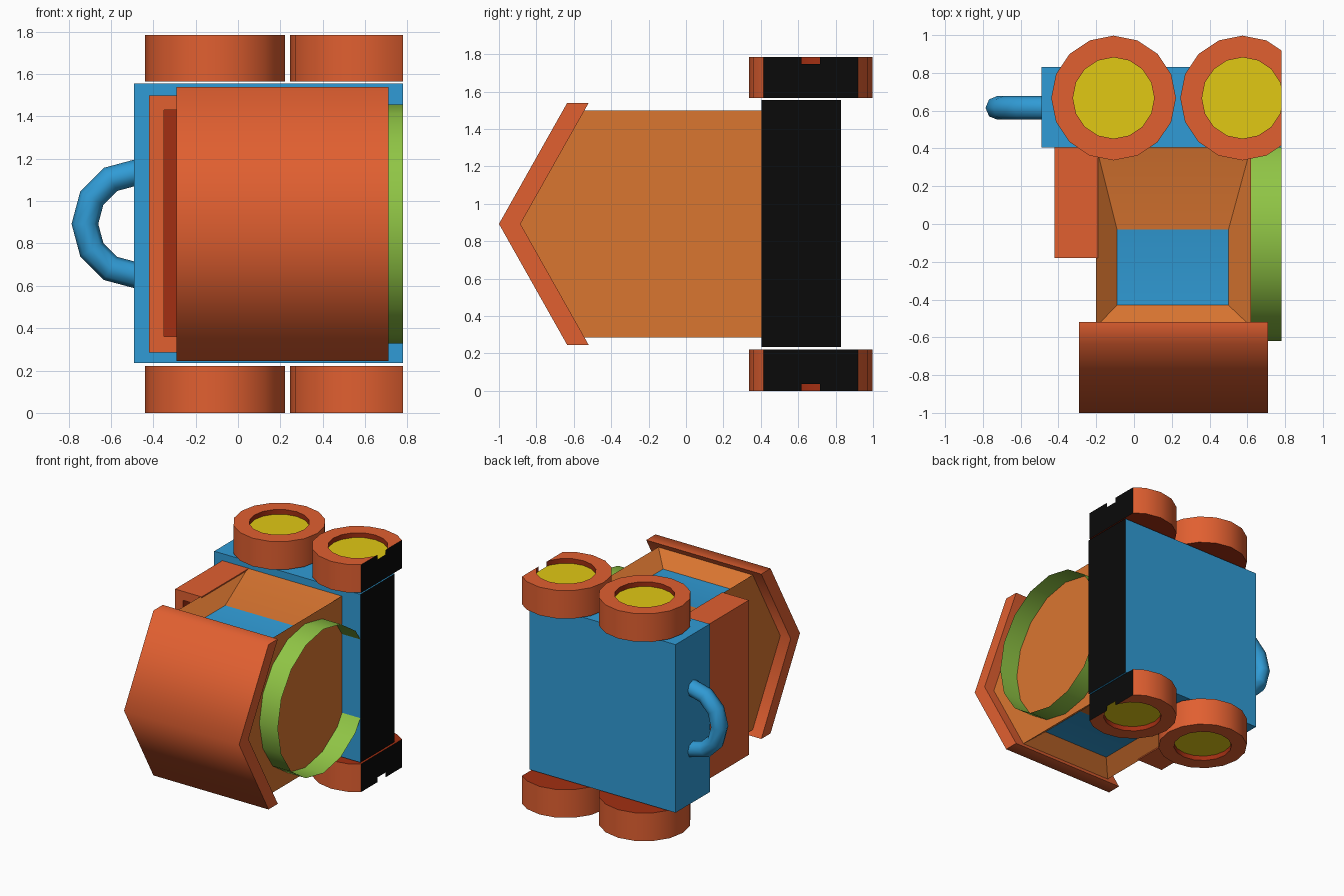
import bpy, bmesh, math
from mathutils import Vector

if "Cube" in bpy.data.objects:
    bpy.data.objects.remove(bpy.data.objects["Cube"])

MID = 0.8925      # height of the mirror plane
CUT = 0.78        # flat cut side of the model


def material(name, rgb):
    m = bpy.data.materials.new(name)
    m.diffuse_color = (*rgb, 1)
    m.use_nodes = True
    m.node_tree.nodes["Principled BSDF"].inputs["Base Color"].default_value = m.diffuse_color
    return m


RED = material("red", (0.75, 0.115, 0.03))
DARK = material("dark red", (0.36, 0.028, 0.006))
ORANGE = material("orange", (0.70, 0.18, 0.03))
BLUE = material("blue", (0.03, 0.33, 0.67))
GREEN = material("green", (0.28, 0.56, 0.06))
YELLOW = material("yellow", (0.75, 0.58, 0.007))
BLACK = material("black", (0.003, 0.003, 0.003))


def finish(name, bm, mats, smooth=None, recalc=True):
    if recalc:
        bmesh.ops.recalc_face_normals(bm, faces=bm.faces)
    me = bpy.data.meshes.new(name)
    bm.to_mesh(me)
    bm.free()
    for m in mats:
        me.materials.append(m)
    ob = bpy.data.objects.new(name, me)
    bpy.context.collection.objects.link(ob)
    if smooth:
        bpy.ops.object.select_all(action='DESELECT')
        ob.select_set(True)
        bpy.context.view_layer.objects.active = ob
        bpy.ops.object.shade_smooth_by_angle(angle=math.radians(smooth))
    return ob


def prism(profile, x0, x1):
    """Extrude a (y, z) outline along x."""
    bm = bmesh.new()
    f = bm.faces.new([bm.verts.new((x0, y, z)) for y, z in profile])
    ext = bmesh.ops.extrude_face_region(bm, geom=[f], use_keep_orig=True)["geom"]
    for v in ext:
        if isinstance(v, bmesh.types.BMVert):
            v.co.x = x1
    bmesh.ops.recalc_face_normals(bm, faces=bm.faces)
    return bm


def box_profile(y0, y1, z0, z1):
    return [(y0, z0), (y1, z0), (y1, z1), (y0, z1)]


def inset(bm, face):
    bmesh.ops.inset_individual(bm, faces=[face], thickness=0.02)
    return face


# main block with the black cut side
bm = prism(box_profile(0.405, 0.83, 0.235, 1.555), -0.49, CUT)
for f in bm.faces:
    f.material_index = int(f.normal.x > 0.9)
finish("main_block", bm, [BLUE, BLACK])

# house body, with sloping recesses down to a window on both sides
bm = prism([(0.41, 1.5), (-0.543, 1.5), (-0.885, MID), (-0.543, 0.285), (0.41, 0.285)],
           -0.2, 0.62)
for f in [f for f in bm.faces if abs(f.normal.z) > 0.95]:
    side = 1 if f.normal.z > 0 else -1
    inset(bm, f)
    f.material_index = 1
    for v in f.verts:
        v.co = (-0.09 if v.co.x < 0.21 else 0.5,
                -0.43 if v.co.y < -0.05 else -0.03,
                MID + side * 0.51)
finish("house_body", bm, [ORANGE, BLUE], 30)

# folded roof
roof = [(-1, MID), (-0.635, 1.54), (-0.52, 1.54),
        (-0.885, MID), (-0.52, 0.245), (-0.635, 0.245)]
finish("roof", prism(roof, -0.29, 0.71), [RED], 65)

# side box, open toward the front
bm = prism(box_profile(-0.18, 0.41, 0.285, 1.5), -0.42, -0.19)
f = next(f for f in bm.faces if f.normal.y < -0.9)
inset(bm, f)
for v in f.verts:
    v.co.x = -0.35 if v.co.x < -0.3 else -0.205
    v.co.z = 0.36 if v.co.z < MID else 1.43
old = set(bm.faces)
inset(bm, f)
for v in f.verts:
    v.co.x = -0.35 if v.co.x < -0.3 else -0.205
    v.co.z = 0.36 if v.co.z < MID else 1.43
    v.co.y = 0.1
for g in bm.faces:
    g.material_index = int(g is f or g not in old)
finish("side_box", bm, [RED, DARK])

# thin open green ring around the side wall
bm = bmesh.new()
N = 16
ring = []
for i in range(N):
    a = 2 * math.pi * i / N
    y, z = -0.055 + 0.565 * math.cos(a), MID + 0.565 * math.sin(a)
    ring.append((bm.verts.new((0.615, y, z)), bm.verts.new((CUT, y, z))))
for i in range(N):
    a, b = ring[i], ring[(i + 1) % N]
    bm.faces.new((a[0], b[0], b[1], a[1]))
finish("green_ring", bm, [GREEN], 30)

# half-ring handle
bm = bmesh.new()
loops = []
for i in range(7):
    a = math.pi / 2 + math.pi * i / 6
    loop = []
    for j in range(8):
        b = 2 * math.pi * j / 8
        r = 0.243 + 0.063 * math.cos(b)
        loop.append(bm.verts.new((-0.48 + r * math.cos(a), 0.615 + 0.063 * math.sin(b),
                                  MID + r * math.sin(a))))
    loops.append(loop)
for p, q in zip(loops, loops[1:]):
    for j in range(8):
        k = (j + 1) % 8
        bm.faces.new((p[j], p[k], q[k], q[j]))
bm.faces.new(loops[0])
bm.faces.new(loops[-1])
finish("handle", bm, [BLUE], 50)


def wheel(name, cx, side):
    """Turned wheel with a sunken hub, trimmed flat at the cut side."""
    bm = bmesh.new()
    profile = [(0.33, 0.672), (0.33, 0.8925), (0.215, 0.8925), (0.215, 0.855)]
    rings = []
    for r, h in profile:
        rings.append([bm.verts.new((cx + r * math.cos(2 * math.pi * i / N),
                                    0.667 + r * math.sin(2 * math.pi * i / N),
                                    MID + side * h)) for i in range(N)])
    for k, (p, q) in enumerate(zip(rings, rings[1:])):
        for i in range(N):
            j = (i + 1) % N
            bm.faces.new((p[i], p[j], q[j], q[i])).material_index = int(k == 2)
    bm.faces.new(rings[0]).material_index = 1
    bm.faces.new(rings[-1]).material_index = 2
    if cx + 0.33 > CUT:
        cut = bmesh.ops.bisect_plane(bm, geom=bm.verts[:] + bm.edges[:] + bm.faces[:],
                                     plane_co=Vector((CUT, 0, 0)),
                                     plane_no=Vector((1, 0, 0)), clear_outer=True)
        edges = [e for e in cut["geom_cut"] if isinstance(e, bmesh.types.BMEdge)]
        for f in bmesh.ops.holes_fill(bm, edges=edges, sides=0)["faces"]:
            f.material_index = 3
    finish(name, bm, [RED, DARK, YELLOW, BLACK], 30)


for level, side in (("upper", 1), ("lower", -1)):
    for place, cx in (("left", -0.108), ("right", 0.575)):
        wheel(f"{level}_{place}_wheel", cx, side)
